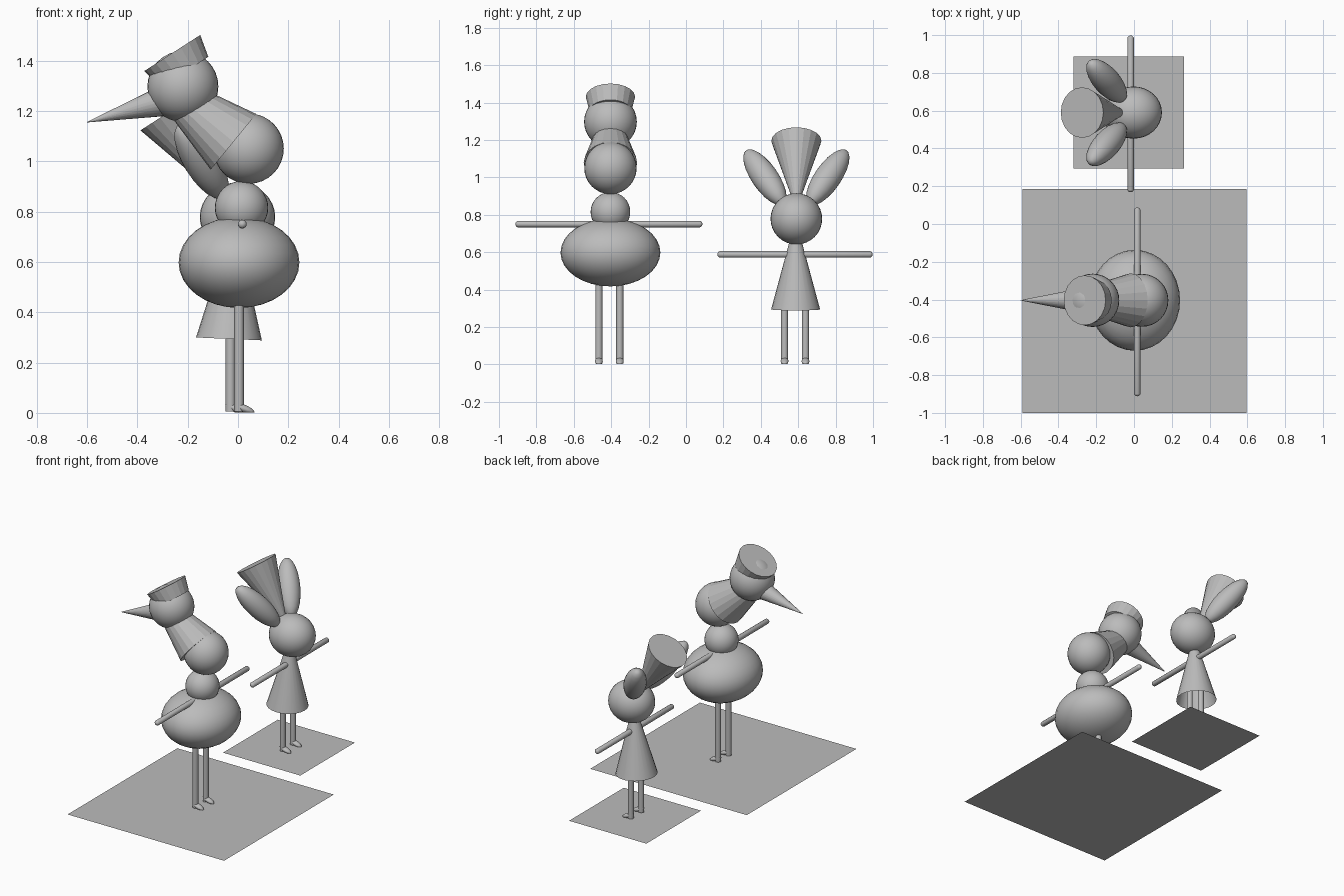
import bpy, bmesh, math
from mathutils import Vector, Matrix

if "Cube" in bpy.data.objects:
    bpy.data.objects.remove(bpy.data.objects["Cube"])

grey = bpy.data.materials.new("plain grey")
grey.diffuse_color = (0.5, 0.5, 0.5, 1)
grey.use_nodes = True
grey.node_tree.nodes["Principled BSDF"].inputs["Base Color"].default_value = grey.diffuse_color


def finish(name, bm, smooth=None):
    """Turn a bmesh into a named object, optionally smooth below an angle."""
    mesh = bpy.data.meshes.new(name)
    bm.to_mesh(mesh)
    bm.free()
    mesh.materials.append(grey)
    ob = bpy.data.objects.new(name, mesh)
    bpy.context.collection.objects.link(ob)
    if smooth:
        bpy.ops.object.select_all(action='DESELECT')
        ob.select_set(True)
        bpy.context.view_layer.objects.active = ob
        bpy.ops.object.shade_smooth_by_angle(angle=math.radians(smooth))
    return ob


def aim(direction):
    return Vector(direction).to_track_quat('Z', 'Y').to_matrix().to_4x4()


def ball(name, centre, radii, axis=(0, 0, 1), seg=32):
    """Ellipsoid whose third radius runs along axis."""
    bm = bmesh.new()
    m = Matrix.Translation(centre) @ aim(axis) @ Matrix.Diagonal((*radii, 1))
    bmesh.ops.create_uvsphere(bm, u_segments=seg, v_segments=seg // 2, radius=1, matrix=m)
    return finish(name, bm, 40)


def frustum(name, a, b, ra, rb, seg=20, caps=True, smooth=None):
    """Tapered tube from point a to point b."""
    a, b = Vector(a), Vector(b)
    bm = bmesh.new()
    m = Matrix.Translation((a + b) / 2) @ aim(b - a)
    bmesh.ops.create_cone(bm, cap_ends=caps, segments=seg, radius1=ra, radius2=rb,
                          depth=(b - a).length, matrix=m)
    return finish(name, bm, smooth)


def plate(name, x0, x1, y0, y1):
    bm = bmesh.new()
    bm.faces.new([bm.verts.new((x, y, 0)) for x, y in ((x0, y0), (x1, y0), (x1, y1), (x0, y1))])
    return finish(name, bm)


def arms(name, x, y0, y1, z, r=0.018):
    """One rod with rounded ends, serving as both arms."""
    bm = bmesh.new()
    bmesh.ops.create_uvsphere(bm, u_segments=16, v_segments=10, radius=r, matrix=aim((0, 1, 0)))
    mid = (y1 - y0) / 2 - r
    for v in bm.verts:
        if abs(v.co.y) > 1e-5:
            v.co.y += math.copysign(mid, v.co.y)
    # the equator ring lies at the middle of the rod
    bmesh.ops.translate(bm, verts=bm.verts, vec=(x, (y0 + y1) / 2, z))
    return finish(name, bm, 40)


def legs(prefix, x, y, top):
    """A pair of thin legs with small sloping feet pointing to +x."""
    for side, s in (("left", 1), ("right", -1)):
        ly = y + s * 0.056
        frustum(f"{prefix}_{side}_leg", (x, ly, 0.005), (x, ly, top), 0.019, 0.019, 16, smooth=40)
        bm = bmesh.new()
        bmesh.ops.create_uvsphere(bm, u_segments=16, v_segments=10, radius=1,
                                  matrix=Matrix.Translation((x + 0.02, ly, 0.017))
                                  @ Matrix.Rotation(math.radians(22), 4, 'Y')
                                  @ Matrix.Diagonal((0.044, 0.021, 0.015, 1)))
        for v in bm.verts:
            v.co.z = max(v.co.z, 0.001)  # flat sole
        finish(f"{prefix}_{side}_foot", bm, 40)


# ground plates
plate("large_ground", -0.59, 0.595, -1.0, 0.186)
plate("small_ground", -0.32, 0.265, 0.295, 0.886)

# tall figure: round body, stacked balls, long beak and hat
Y = -0.404
legs("tall", 0.004, Y - 0.006, 0.5)
ball("tall_body", (0.004, Y, 0.598), (0.24, 0.267, 0.181))
ball("tall_neck", (0.014, Y, 0.815), (0.106, 0.106, 0.106))
ball("tall_lower_head", (0.042, Y, 1.05), (0.14, 0.14, 0.14))
frustum("tall_head_cone", (-0.018, Y, 1.077), (-0.25, Y, 1.267), 0.143, 0.068)
ball("tall_upper_head", (-0.219, Y, 1.297), (0.141, 0.141, 0.141))
frustum("tall_beak", (-0.18, Y, 1.271), (-0.6, Y, 1.155), 0.084, 0.001, 24, smooth=40)
frustum("tall_hat", (-0.212, Y, 1.354), (-0.261, Y, 1.43), 0.112, 0.132)
arms("tall_arms", 0.017, -0.912, 0.088, 0.75)

# short figure: skirt, head, two ears and a flaring crest
Y = 0.59
legs("short", -0.03, Y - 0.007, 0.42)
frustum("short_skirt", (-0.036, Y - 0.004, 0.294), (-0.02, Y - 0.004, 0.66), 0.131, 0.032,
        24, caps=False, smooth=40)
ball("short_head", (-0.002, Y, 0.778), (0.15, 0.138, 0.137))
frustum("short_crest", (-0.059, Y, 0.859), (-0.275, Y, 1.195), 0.012, 0.134)
for side, s in (("left", 1), ("right", -1)):
    ball(f"short_{side}_ear", (-0.145, Y + s * 0.168, 1.0), (0.071, 0.071, 0.194),
         (-0.454, s * 0.51, 0.735), 24)
arms("short_arms", -0.018, 0.168, 0.998, 0.588)
